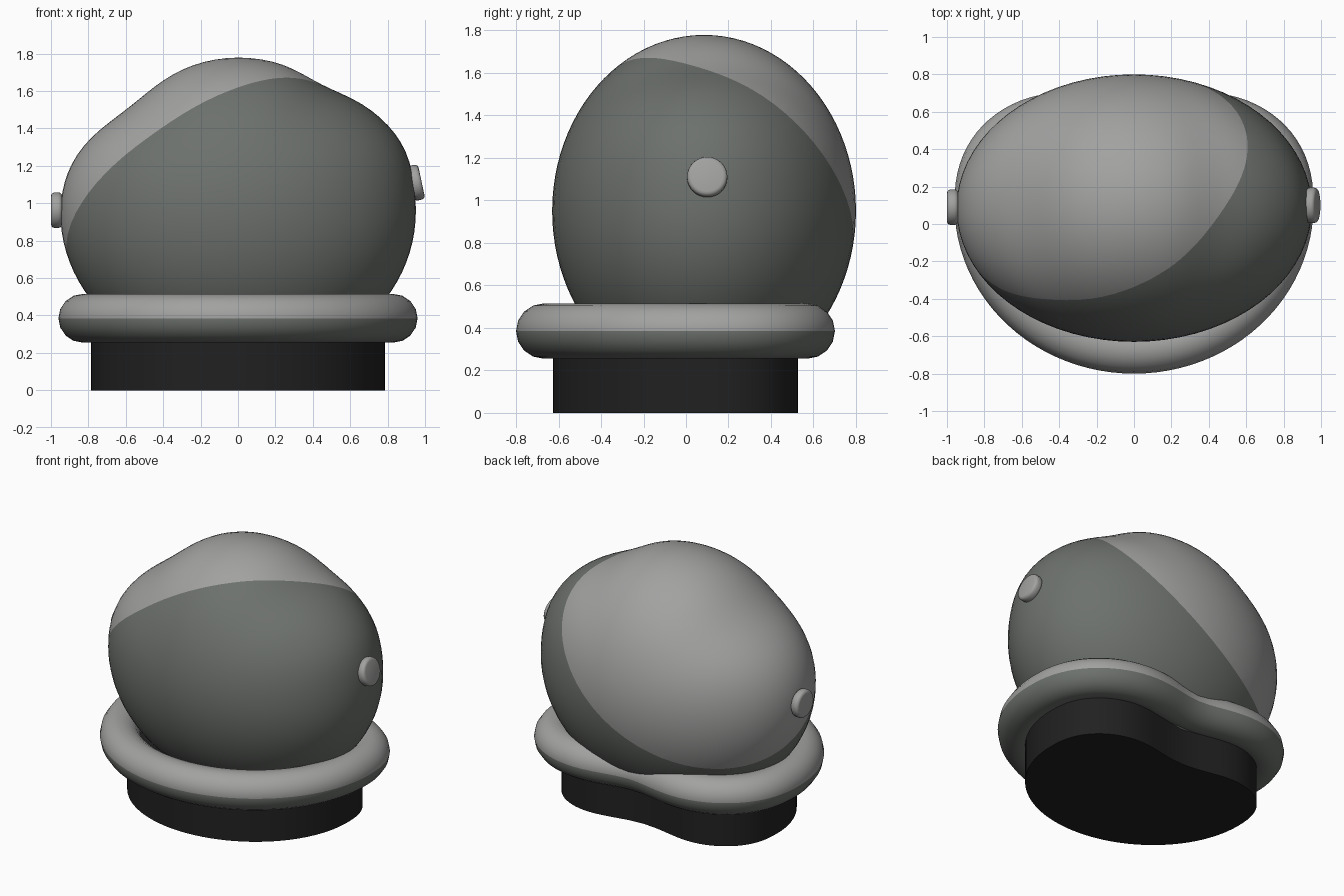
import bpy, bmesh, math
from mathutils import Vector, Matrix

if "Cube" in bpy.data.objects:
    bpy.data.objects.remove(bpy.data.objects["Cube"])


def material(name, rgb):
    m = bpy.data.materials.new(name)
    m.diffuse_color = (*rgb, 1)
    m.use_nodes = True
    m.node_tree.nodes["Principled BSDF"].inputs["Base Color"].default_value = m.diffuse_color
    return m


LIGHT = material("light_grey", (0.36, 0.36, 0.355))
DARK = material("dark_grey_green", (0.152, 0.165, 0.152))
BLACK = material("near_black", (0.015, 0.015, 0.015))


def finish(bm, name, mats, angle=40):
    bmesh.ops.recalc_face_normals(bm, faces=bm.faces)
    mesh = bpy.data.meshes.new(name)
    bm.to_mesh(mesh)
    bm.free()
    ob = bpy.data.objects.new(name, mesh)
    bpy.context.collection.objects.link(ob)
    for m in mats:
        mesh.materials.append(m)
    bpy.ops.object.select_all(action='DESELECT')
    ob.select_set(True)
    bpy.context.view_layer.objects.active = ob
    bpy.ops.object.shade_smooth_by_angle(angle=math.radians(angle))
    return ob


def bump(a, centre, width):
    return math.exp(-((a - centre) / width) ** 2)


# Helmet dome: ellipsoid with shallow shoulder dents, split by a tilted plane
bm = bmesh.new()
bmesh.ops.create_uvsphere(bm, u_segments=72, v_segments=48, radius=1)
for v in bm.verts:
    x, y, z = v.co
    a = math.degrees(math.atan2(z, abs(x)))
    left = -0.085 * bump(a, 48, 22)
    right = -0.05 * bump(a, 60, 14) + 0.022 * bump(a, 25, 14)
    t = min(1, max(0, 0.5 + x / 0.6))
    r = 1 + (left * (1 - t) + right * t) * (1 - y * y)
    v.co = (x * r * 0.95, y * 0.715 + 0.085, z * r * 0.83 + 0.95)
normal = Vector((-0.66, 0.756, 1))
origin = Vector((0, 0, 1.365))
bmesh.ops.bisect_plane(bm, geom=bm.verts[:] + bm.edges[:] + bm.faces[:],
                       plane_co=origin, plane_no=normal)
for f in bm.faces:
    f.material_index = 0 if (f.calc_center_median() - origin).dot(normal) > 0 else 1
finish(bm, "helmet_dome", [LIGHT, DARK])


# Collar outline: round front, squarer back with a shallow hollow
N = 96


def outline_point(i):
    a = 2 * math.pi * i / N
    c, s = math.cos(a), math.sin(a)
    if s <= 0:
        return Vector((0.83 * c, 0.1 + 0.77 * s, 0))
    x = 0.83 * math.copysign(abs(c) ** 0.8, c)
    return Vector((x, 0.1 + 0.54 * s ** 0.8 - 0.12 * bump(x, 0, 0.35), 0))


path = [outline_point(i) for i in range(N)]
outward = []
for i in range(N):
    t = (path[(i + 1) % N] - path[i - 1]).normalized()
    outward.append(Vector((t.y, -t.x, 0)))


def loft(bm, rings, closed):
    rows = [[bm.verts.new(p) for p in ring] for ring in rings]
    count = len(rows) if closed else len(rows) - 1
    for j in range(count):
        a, b = rows[j], rows[(j + 1) % len(rows)]
        for i in range(N):
            k = (i + 1) % N
            bm.faces.new((a[i], a[k], b[k], b[i]))
    return rows


# Padded collar ring, light above and dark below
bm = bmesh.new()
R, SIDES, MID = 0.13, 16, 0.385
rings = []
for j in range(SIDES):
    a = 2 * math.pi * j / SIDES
    rings.append([p + n * (R * math.cos(a)) + Vector((0, 0, MID + R * math.sin(a)))
                  for p, n in zip(path, outward)])
loft(bm, rings, True)
for f in bm.faces:
    f.material_index = 0 if f.calc_center_median().z > MID else 1
finish(bm, "collar_ring", [LIGHT, DARK], 60)

# Neck base with closed ends
bm = bmesh.new()
rows = loft(bm, [[p - n * 0.045 + Vector((0, 0, z)) for p, n in zip(path, outward)]
                 for z in (0, 0.385)], False)
for row in rows:
    bm.faces.new(row)
finish(bm, "neck_base", [BLACK])


# Side buttons: short discs with rounded rims
def button(name, centre, tilt):
    bm = bmesh.new()
    bmesh.ops.create_cone(bm, cap_ends=True, segments=32, radius1=0.095,
                          radius2=0.095, depth=0.06)
    rim = [e for e in bm.edges if all(len(f.verts) > 4 or abs(f.normal.z) < 0.5
                                      for f in e.link_faces)
           and any(len(f.verts) > 4 for f in e.link_faces)]
    bmesh.ops.bevel(bm, geom=rim, offset=0.02, segments=3, profile=0.5,
                    affect='EDGES')
    turn = Matrix.Rotation(math.radians(90 - tilt), 4, 'Y')
    bmesh.ops.transform(bm, matrix=Matrix.Translation(centre) @ turn, verts=bm.verts)
    finish(bm, name, [LIGHT], 50)


button("right_button", (0.952, 0.1, 1.11), 12)
button("left_button", (-0.97, 0.09, 0.963), 0)
